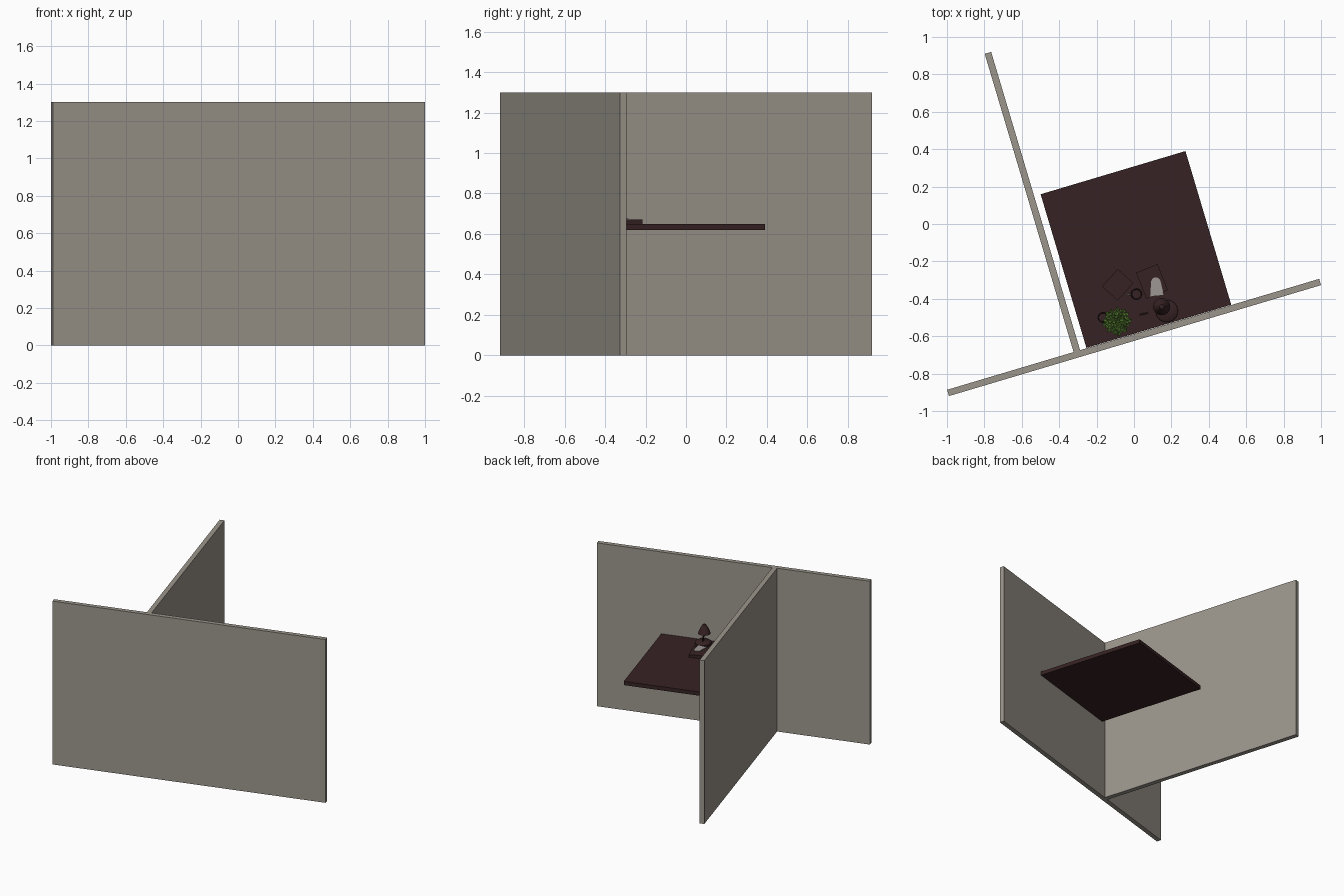
import bpy, bmesh, math, random
from mathutils import Matrix, Vector

if "Cube" in bpy.data.objects:
    bpy.data.objects.remove(bpy.data.objects["Cube"])

random.seed(4)
ANG = math.radians(16.6)      # the whole set is turned on the floor
TOP = 0.65                    # desk surface height


def mat(name, rgb):
    m = bpy.data.materials.new(name)
    m.diffuse_color = (*rgb, 1)
    m.use_nodes = True
    m.node_tree.nodes["Principled BSDF"].inputs["Base Color"].default_value = m.diffuse_color
    return m


WALL = mat("warm grey", (0.33, 0.30, 0.26))
WOOD = mat("dark wood", (0.038, 0.016, 0.017))
PAPER = mat("paper grey", (0.34, 0.31, 0.30))
LEAF = mat("leaf green", (0.075, 0.17, 0.025))


def finish(name, bm, m, M=Matrix(), smooth=False):
    bmesh.ops.recalc_face_normals(bm, faces=bm.faces)
    me = bpy.data.meshes.new(name)
    bm.to_mesh(me)
    bm.free()
    me.materials.append(m)
    o = bpy.data.objects.new(name, me)
    bpy.context.collection.objects.link(o)
    o.matrix_world = M
    if smooth:
        bpy.context.view_layer.objects.active = o
        o.select_set(True)
        bpy.context.view_layer.update()
        bpy.ops.object.shade_smooth_by_angle(angle=math.radians(40))
        o.select_set(False)
    return o


def box(name, u, v, z, m, M):
    bm = bmesh.new()
    bmesh.ops.create_cube(bm, size=1)
    for p in bm.verts:
        p.co = [r[0] if c < 0 else r[1] for c, r in zip(p.co, (u, v, z))]
    return finish(name, bm, m, M)


def lathe(name, pts, m, at, n=20):
    # profile of (radius, height) turned round z
    bm = bmesh.new()
    vs = [bm.verts.new((r, 0, z)) for r, z in pts]
    es = [bm.edges.new(e) for e in zip(vs, vs[1:])]
    bmesh.ops.spin(bm, geom=vs + es, cent=(0, 0, 0), axis=(0, 0, 1),
                   angle=math.tau, steps=n)
    bmesh.ops.remove_doubles(bm, verts=bm.verts, dist=1e-5)
    return finish(name, bm, m, Matrix.Translation(at), True)


def rod(name, a, b, r, m):
    a, b = Vector(a), Vector(b)
    d = b - a
    bm = bmesh.new()
    bmesh.ops.create_cone(bm, cap_ends=True, segments=8, radius1=r, radius2=r, depth=d.length)
    M = Matrix.Translation((a + b) / 2) @ d.to_track_quat('Z', 'Y').to_matrix().to_4x4()
    return finish(name, bm, m, M, True)


def place(x, y, z, deg):
    return Matrix.Translation((x, y, z)) @ Matrix.Rotation(math.radians(deg), 4, 'Z')


# Walls and desk
R = Matrix.Rotation(ANG, 4, 'Z')
box("long_wall", (-1.211, 0.865), (-0.599, -0.564), (0, 1.3), WALL, R)
box("side_wall", (-0.505, -0.469), (-0.564, 1.10), (0, 1.3), WALL, R)
box("desk_top", (-0.433, 0.375), (-0.562, 0.295), (0.62, TOP), WOOD, R)

# Notebook: two covers with a page block between
N = place(-0.087, -0.325, TOP, -42)
for nm, z in (("lower", (0, 0.004)), ("upper", (0.018, 0.022))):
    box("notebook_%s_cover" % nm, (-0.056, 0.056), (-0.063, 0.063), z, WOOD, N)
box("notebook_pages", (-0.053, 0.053), (-0.06, 0.06), (0.004, 0.018), WOOD, N)

# Tray with a sheet of paper
T = place(0.096, -0.307, TOP, 22)
box("tray", (-0.062, 0.062), (-0.075, 0.075), (0, 0.022), WOOD, T)
bm = bmesh.new()
ring = [(-0.037, -0.05), (0.037, -0.05)] + [
    (0.026 * math.cos(a), 0.022 + 0.028 * math.sin(a))
    for a in (i * math.pi / 8 for i in range(9))]
f = bm.faces.new([bm.verts.new((x, y, 0.023)) for x, y in ring])
ext = bmesh.ops.extrude_face_region(bm, geom=[f])
bmesh.ops.translate(bm, vec=(0, 0, 0.004),
                    verts=[g for g in ext["geom"] if isinstance(g, bmesh.types.BMVert)])
finish("paper_sheet", bm, PAPER, place(0.119, -0.335, TOP, 5))

# Cups: hollow turned walls
for nm, x, y, r, h in (("pen_cup", -0.165, -0.5, 0.03, 0.08),
                       ("mug", 0.013, -0.375, 0.032, 0.045)):
    lathe(nm, [(0, 0), (r * 0.9, 0), (r, h), (r - 0.005, h),
               (r * 0.75, 0.006), (0, 0.006)], WOOD, (x, y, TOP))
# Mug handle
hp = [(-0.016, -0.376, TOP + 0.036), (-0.037, -0.38, TOP + 0.032),
      (-0.037, -0.38, TOP + 0.014), (-0.016, -0.376, TOP + 0.01)]
for i in range(3):
    rod("mug_handle_%d" % i, hp[i], hp[i + 1], 0.004, PAPER)
rod("pen", (0.03, -0.485, TOP + 0.004), (0.075, -0.475, TOP + 0.004), 0.004, WOOD)

# Desk lamp
lathe("lamp_base", [(0, 0), (0.06, 0), (0.06, 0.014), (0.05, 0.022), (0, 0.022)],
      WOOD, (0.175, -0.465, TOP), 24)
rod("lamp_stem", (0.175, -0.465, TOP + 0.02), (0.148, -0.442, TOP + 0.15), 0.006, WOOD)
lathe("lamp_shade", [(0, 0.172), (0.012, 0.17), (0.03, 0.14), (0.046, 0.1),
                     (0.042, 0.1), (0.026, 0.138), (0, 0.16)],
      WOOD, (0.148, -0.442, TOP), 24)

# Pot plant: pot plus one mesh of folded leaves
PX, PY = -0.09, -0.52
lathe("plant_pot", [(0, 0), (0.03, 0), (0.04, 0.06), (0.034, 0.06), (0.032, 0.05), (0, 0.05)],
      WOOD, (PX, PY, TOP))
bm = bmesh.new()
for i in range(60):
    a = i * 2.4
    r = 0.068 * math.sqrt((i + 0.5) / 60)
    h = 0.15 - 9 * r * r + random.uniform(-0.03, 0.01)
    s = random.uniform(0.014, 0.02)
    L = (Matrix.Translation((r * math.cos(a), r * math.sin(a), h))
         @ Matrix.Rotation(a + random.uniform(-0.6, 0.6), 4, 'Z')
         @ Matrix.Rotation(random.uniform(-0.3, 0.6), 4, 'Y'))
    v = [bm.verts.new(L @ Vector(p)) for p in
         ((-s, 0, 0), (0, -s * 0.6, s * 0.25), (s, 0, 0), (0, s * 0.6, s * 0.25))]
    bm.faces.new((v[0], v[1], v[2]))
    bm.faces.new((v[0], v[2], v[3]))
finish("plant_leaves", bm, LEAF, Matrix.Translation((PX, PY, TOP)))
for i in range(6):
    a = i * math.tau / 6
    rod("plant_stem_%d" % i, (PX, PY, TOP + 0.05),
        (PX + 0.035 * math.cos(a), PY + 0.035 * math.sin(a), TOP + 0.13), 0.002, LEAF)
